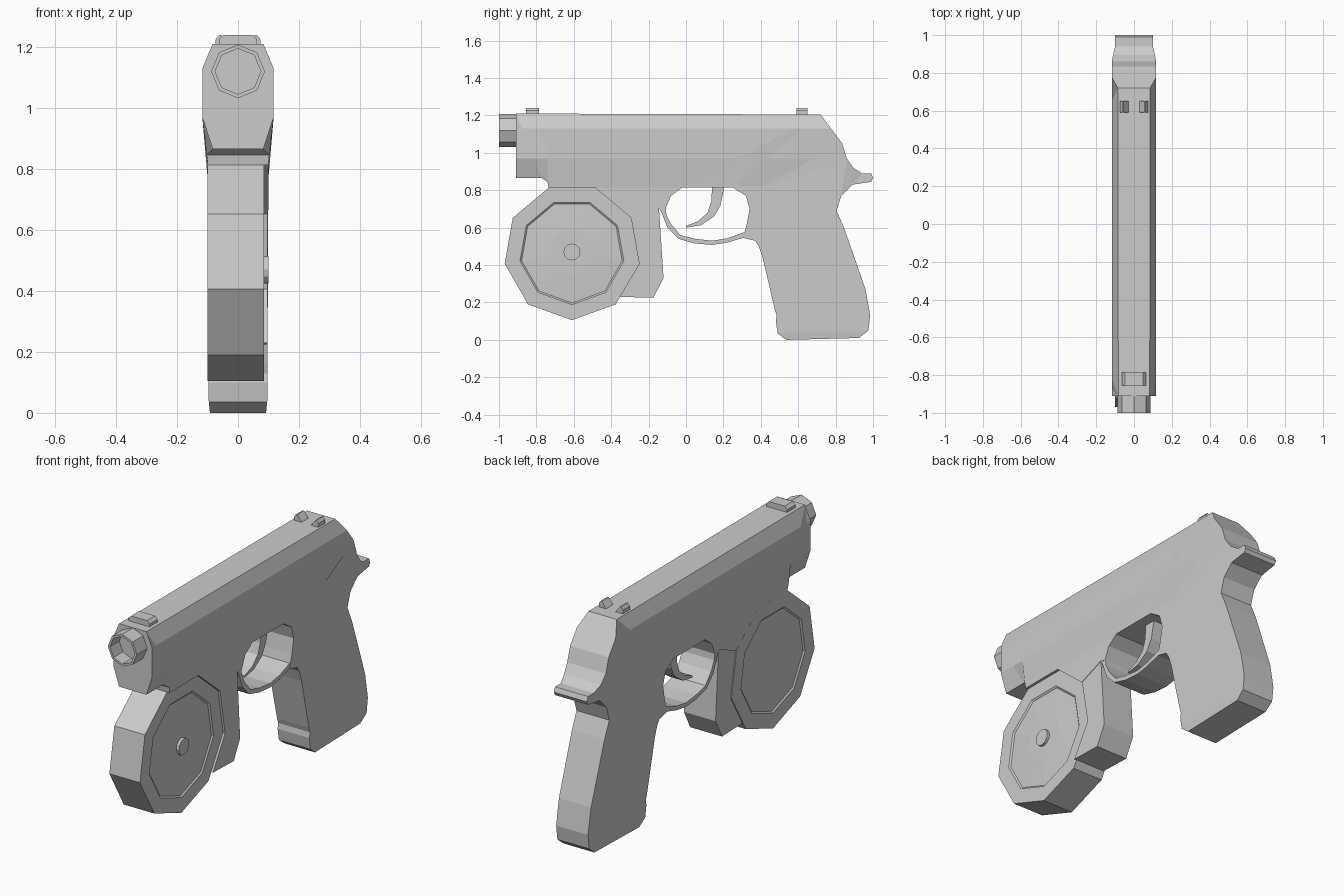
import bpy, bmesh
from math import sin, cos, radians, copysign

cube = bpy.data.objects.get("Cube")
if cube:
    bpy.data.objects.remove(cube, do_unlink=True)

grey = bpy.data.materials.new("matte_grey")
grey.use_nodes = True
grey.diffuse_color = (0.6, 0.6, 0.6, 1)
grey.node_tree.nodes["Principled BSDF"].inputs["Base Color"].default_value = (0.6, 0.6, 0.6, 1)


def finish(bm, name):
    bmesh.ops.recalc_face_normals(bm, faces=bm.faces)
    mesh = bpy.data.meshes.new(name)
    bm.to_mesh(mesh)
    bm.free()
    mesh.materials.append(grey)
    obj = bpy.data.objects.new(name, mesh)
    bpy.context.collection.objects.link(obj)
    return obj


def slab(points, x0, x1):
    """Extrude a side profile of (y, z) points from x0 to x1."""
    bm = bmesh.new()
    face = bm.faces.new([bm.verts.new((x0, y, z)) for y, z in points])
    ext = bmesh.ops.extrude_face_region(bm, geom=[face], use_keep_orig=True)
    for v in ext["geom"]:
        if isinstance(v, bmesh.types.BMVert):
            v.co.x = x1
    return bm


def ring(count, radius, cy, cz, start=-90):
    angles = [radians(start + 360 * i / count) for i in range(count)]
    return [(cy + radius * cos(a), cz + radius * sin(a)) for a in angles]


# Body: side profile, with half width changing by height
drum_y, drum_z = -0.61, 0.47
drum_profile = ring(9, 0.365, drum_y, drum_z)
grip_hole = [(0.305, 0.545), (0.325, 0.62), (0.34, 0.70), (0.32, 0.77), (0.25, 0.815)]
front_hole = [(-0.02, 0.815), (-0.08, 0.77), (-0.11, 0.70)]
body_profile = [
    (-0.91, 1.21), (0.72, 1.205), (0.835, 1.05), (0.86, 0.97), (0.895, 0.92),
    (0.94, 0.89), (0.99, 0.89), (1.0, 0.865), (0.99, 0.845), (0.89, 0.83),
    (0.83, 0.77), (0.805, 0.69), (0.845, 0.60), (0.96, 0.27), (0.985, 0.13),
    (0.975, 0.05), (0.925, 0.01), (0.535, 0), (0.49, 0.035), (0.48, 0.10),
    (0.485, 0.13), (0.475, 0.16), (0.41, 0.44), (0.39, 0.50), (0.37, 0.53),
] + grip_hole + front_hole + [(-0.145, 0.71)] + drum_profile[3:6] + [
    (-0.74, 0.845), (-0.77, 0.865), (-0.91, 0.865)]
section = [(0, 0.092), (0.04, 0.096), (0.82, 0.1), (0.97, 0.117), (1.13, 0.117), (1.21, 0.083)]


def half_width(z):
    for (z0, w0), (z1, w1) in zip(section, section[1:]):
        if z <= z1:
            return w0 + (w1 - w0) * (z - z0) / (z1 - z0)
    return section[-1][1]


bm = slab(body_profile, -0.1, 0.1)
bmesh.ops.triangulate(bm, faces=[f for f in bm.faces if len(f.verts) > 4])
cuts = [((0, 0, z), (0, 0, 1)) for z, _ in section[1:-1]] + [((0, -0.74, 0), (0, 1, 0))]
for co, no in cuts:
    bmesh.ops.bisect_plane(bm, geom=bm.verts[:] + bm.edges[:] + bm.faces[:],
                           plane_co=co, plane_no=no)
for v in bm.verts:
    w = half_width(v.co.z)
    if v.co.y < -0.76 and v.co.z < 0.9:
        w = 0.083  # tapered chin below the muzzle
    elif v.co.y > 0.93 and v.co.z > 0.8:
        w = 0.1  # rear spur
    v.co.x = copysign(w, v.co.x)
bmesh.ops.dissolve_limit(bm, angle_limit=radians(0.5), verts=bm.verts[:], edges=bm.edges[:])
finish(bm, "body")

# Trigger guard and trigger
guard = [(0.37, 0.53), (0.305, 0.545), (0.22, 0.52), (0.14, 0.508), (0.05, 0.515), (-0.04, 0.54),
         (-0.10, 0.60), (-0.13, 0.68), (-0.145, 0.71), (-0.11, 0.72), (-0.105, 0.67),
         (-0.08, 0.62), (-0.03, 0.56), (0.05, 0.54), (0.14, 0.53), (0.22, 0.543), (0.31, 0.575)]
finish(slab(guard, -0.097, 0.097), "trigger_guard")
trigger = [(0.14, 0.82), (0.205, 0.82), (0.185, 0.72), (0.15, 0.66), (0.08, 0.613), (0, 0.60),
           (0, 0.61), (0.065, 0.635), (0.115, 0.68), (0.135, 0.74)]
finish(slab(trigger, -0.04, 0.04), "trigger")

# Drum with a shallow recessed disc on both sides
bm = slab(drum_profile, -0.1, 0.085)
for face in [f for f in bm.faces if len(f.verts) == 9]:
    bmesh.ops.inset_region(bm, faces=[face], thickness=0.083)
    bmesh.ops.inset_region(bm, faces=[face], thickness=0.009, depth=-0.007)
    bmesh.ops.inset_region(bm, faces=[face], thickness=0.15, depth=0.007)
finish(bm, "drum")
finish(slab(ring(12, 0.045, drum_y, drum_z), 0.07, 0.1), "drum_knob")

# Block behind the drum, following its rim
block = [drum_profile[3], (-0.145, 0.71), (-0.12, 0.33), (-0.175, 0.225), (-0.355, 0.23)]
block.append(drum_profile[2])
finish(slab(block, -0.095, 0.097), "drum_holder")

# Muzzle: eight-sided tube with a recessed bore
bm = bmesh.new()
loops = []
for radius, y in ((0.088, -0.90), (0.088, -1.0), (0.075, -1.0), (0.075, -0.92)):
    loops.append([bm.verts.new((x, y, z)) for x, z in ring(8, radius, 0, 1.12)])
for a, b in zip(loops, loops[1:]):
    for i in range(8):
        j = (i + 1) % 8
        bm.faces.new((a[i], a[j], b[j], b[i]))
bm.faces.new(loops[0])
bm.faces.new(loops[-1])
finish(bm, "muzzle")


# Sights: small blocks with sloped ends, given as (x, z) outlines
def sight(name, outline, y0, y1):
    bm = bmesh.new()
    a, b = ([bm.verts.new((x, y, z)) for x, z in outline] for y in (y0, y1))
    n = len(outline)
    bm.faces.new(a)
    bm.faces.new(b)
    for i in range(n):
        j = (i + 1) % n
        bm.faces.new((a[i], a[j], b[j], b[i]))
    finish(bm, name)


sight("front_sight", [(-0.063, 1.2), (0.063, 1.2), (0.063, 1.225), (0.048, 1.24),
                      (-0.048, 1.24), (-0.063, 1.225)], -0.855, -0.785)
for side, label in ((1, "left"), (-1, "right")):
    outline = [(side * x, z) for x, z in
               ((0.025, 1.2), (0.073, 1.2), (0.073, 1.225), (0.062, 1.24), (0.055, 1.24))]
    sight("rear_sight_" + label, outline, 0.59, 0.65)
